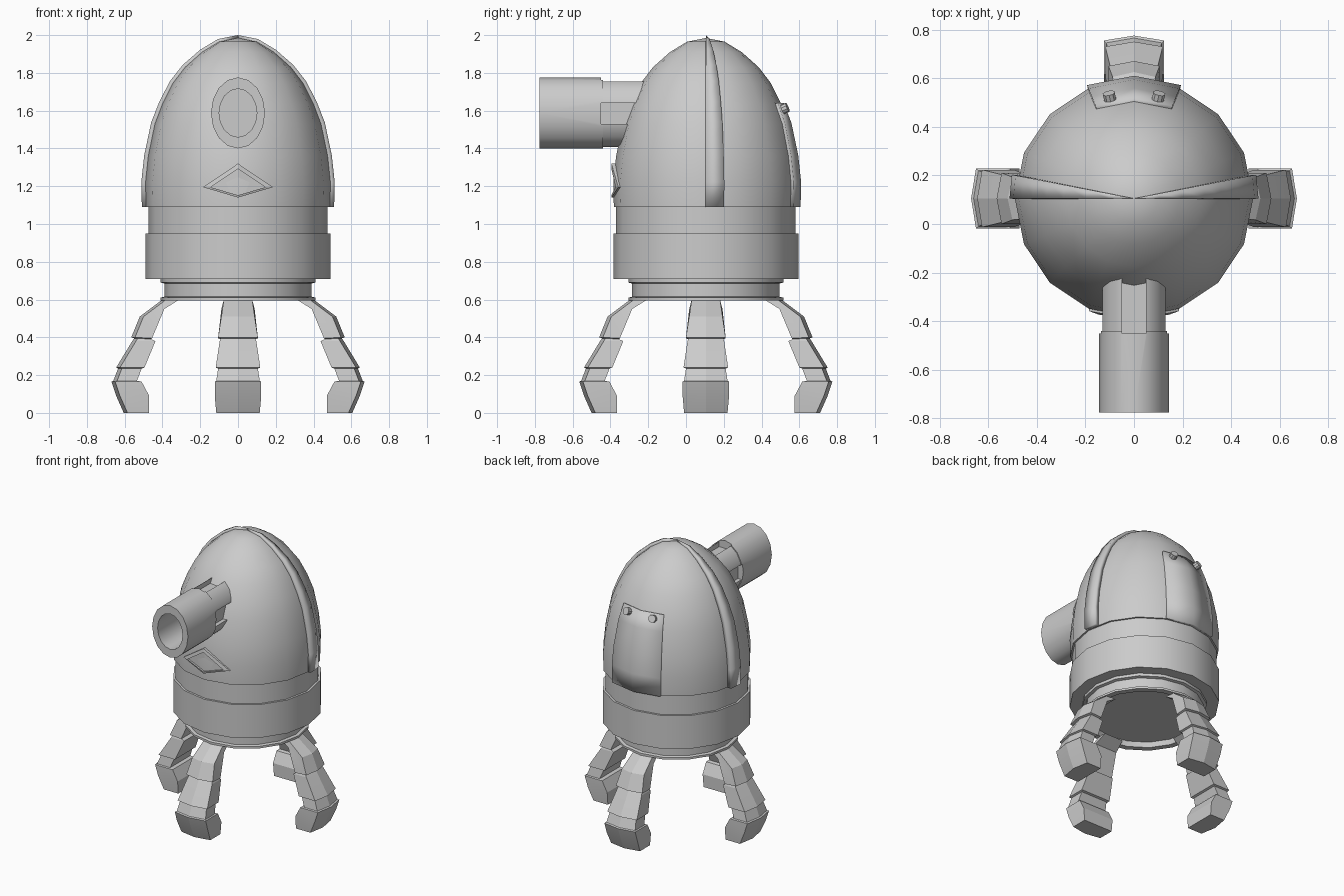
import bpy, bmesh, math
from mathutils import Vector

if "Cube" in bpy.data.objects:
    bpy.data.objects.remove(bpy.data.objects["Cube"])

CY = 0.105            # y of the body axis
grey = bpy.data.materials.new("light grey metal")
grey.diffuse_color = (0.6, 0.6, 0.6, 1)
grey.use_nodes = True
grey.node_tree.nodes["Principled BSDF"].inputs["Base Color"].default_value = grey.diffuse_color


def make(name, verts, faces, angle=32, fix=True):
    """Mesh object with merged doubles and angle-limited smoothing."""
    me = bpy.data.meshes.new(name)
    me.from_pydata([tuple(v) for v in verts], [], faces)
    bm = bmesh.new()
    bm.from_mesh(me)
    bmesh.ops.remove_doubles(bm, verts=bm.verts, dist=1e-5)
    bmesh.ops.dissolve_degenerate(bm, edges=bm.edges, dist=1e-5)
    if fix:
        bmesh.ops.recalc_face_normals(bm, faces=bm.faces)
    bm.to_mesh(me)
    bm.free()
    me.materials.append(grey)
    ob = bpy.data.objects.new(name, me)
    bpy.context.collection.objects.link(ob)
    bpy.ops.object.select_all(action='DESELECT')
    ob.select_set(True)
    bpy.context.view_layer.objects.active = ob
    bpy.ops.object.shade_smooth_by_angle(angle=math.radians(angle))
    return ob


def sweep(profile, angles):
    """Rotate (r, z) points about the body axis; returns verts and faces."""
    n = len(profile)
    verts = [(r * math.cos(a), CY + r * math.sin(a), z) for a in angles for r, z in profile]
    faces = [(i * n + j, (i + 1) * n + j, (i + 1) * n + j + 1, i * n + j + 1)
             for i in range(len(angles) - 1) for j in range(n - 1)]
    return verts, faces


def loft(rings, caps=True):
    n = len(rings[0])
    verts = [v for ring in rings for v in ring]
    faces = [(i * n + j, i * n + (j + 1) % n, (i + 1) * n + (j + 1) % n, (i + 1) * n + j)
             for i in range(len(rings) - 1) for j in range(n)]
    if caps:
        faces += [tuple(range(n)), tuple(range(len(verts) - n, len(verts)))]
    return verts, faces


full = [math.tau * i / 16 for i in range(17)]
dome_profile = [(.487, 1.09), (.49, 1.22), (.475, 1.36), (.44, 1.53), (.40, 1.635),
                (.345, 1.745), (.28, 1.83), (.19, 1.91), (.10, 1.965), (0, 1.985)]

# Egg-shaped dome
make("dome", *sweep([(0, 1.09)] + dome_profile, full))

# Collar, wide ring, neck and recessed underside
base = [(0, 1.09), (.475, 1.09), (.475, .95), (.49, .95), (.49, .71), (.41, .71), (.41, .69),
        (.39, .685), (.39, .615), (.41, .61), (.41, .595), (.37, .595), (.36, .63), (0, .63)]
make("base_ring", *sweep(base, full))


# Raised panels lying on the dome
def panel(name, a0, a1, steps, sr, sz, rows):
    prof = [(r * sr, 1.09 + (z - 1.09) * sz) for r, z in dome_profile[:rows]]
    angles = [math.radians(a0 + (a1 - a0) * i / steps) for i in range(steps + 1)]
    ob = make(name, *sweep(prof, angles), fix=False)
    mod = ob.modifiers.new("thickness", 'SOLIDIFY')
    mod.thickness, mod.offset = 0.03, -1


panel("side_band_right", 0, 11, 1, 1.045, 1.0168, 10)
panel("side_band_left", 169, 180, 1, 1.045, 1.0168, 10)
panel("back_patch", 67.5, 112.5, 2, 1.03, 1.012, 5)

# Rivets on the patch
for side in (-1, 1):
    bpy.ops.mesh.primitive_cylinder_add(vertices=10, radius=.026, depth=.04)
    rivet = bpy.context.object
    rivet.name = "rivet"
    rivet.location = (side * .10, CY + .415, 1.61)
    rivet.rotation_mode = 'QUATERNION'
    rivet.rotation_quaternion = Vector((side * .2, .9, .38)).to_track_quat('Z', 'Y')
    rivet.data.materials.append(grey)


# Oval barrel with a bore, cut by slots at its root
def oval(y, rx, rz, zc):
    return [(rx * math.cos(a), y, zc + rz * math.sin(a)) for a in full[:16]]


barrel = make("barrel", *loft([oval(-.20, .138, .178, 1.588), oval(-.44, .138, .18, 1.588),
                               oval(-.44, .143, .188, 1.588), oval(-.775, .143, .188, 1.588),
                               oval(-.775, .10, .128, 1.588), oval(-.48, .10, .128, 1.588)]))
slots = [(.16, 0, 1.585, .06, .055), (-.16, 0, 1.585, .06, .055), (0, 0, 1.79, .05, .07)]
for x, _, z, hx, hz in slots:
    bpy.ops.mesh.primitive_cube_add(size=2, location=(x, -.32, z))
    cutter = bpy.context.object
    cutter.name = "slot_cutter"
    cutter.scale = (hx, .13, hz)
    cutter.hide_render = True
    cutter.hide_set(True)
    mod = barrel.modifiers.new("slot", 'BOOLEAN')
    mod.operation, mod.solver, mod.object = 'DIFFERENCE', 'EXACT', cutter


# Kite-shaped frame folded around the front of the dome
def kite(s, off):
    pts = [(0, 1.195 + .125 * s), (.185 * s, 1.195), (0, 1.195 - .055 * s), (-.185 * s, 1.195)]
    return [(x, CY - math.sqrt(.485 ** 2 - x * x) - off, z) for x, z in pts]


v, f = loft([kite(1, -.03), kite(1, .015), kite(.78, .015), kite(.78, .002)], caps=False)
f += [(12, 13, 14), (12, 14, 15)]
make("front_kite_frame", v, f, 15)

# Segmented legs: outer r, outer z, inner r, inner z, half width
sections = [(.40, .60, .31, .60, .075), (.52, .51, .39, .55, .088), (.565, .40, .455, .395, .105),
            (.55, .395, .46, .39, .092), (.56, .38, .437, .38, .097), (.645, .24, .495, .24, .118),
            (.635, .235, .51, .235, .105), (.66, .17, .535, .17, .115), (.67, .165, .51, .165, .123),
            (.645, .09, .47, .09, .123), (.605, 0, .47, 0, .115)]
for name, a in (("right", 0), ("back", 90), ("left", 180), ("front", 270)):
    c, s = math.cos(math.radians(a)), math.sin(math.radians(a))
    rings = []
    for ro, zo, ri, zi, w in sections:
        local = [(ro, 0, zo), (ro - .02, w, zo), (ri, w, zi), (ri, -w, zi), (ro - .02, -w, zo)]
        rings.append([(r * c - t * s, CY + r * s + t * c, z) for r, t, z in local])
    make(name + "_leg", *loft(rings), 12)
